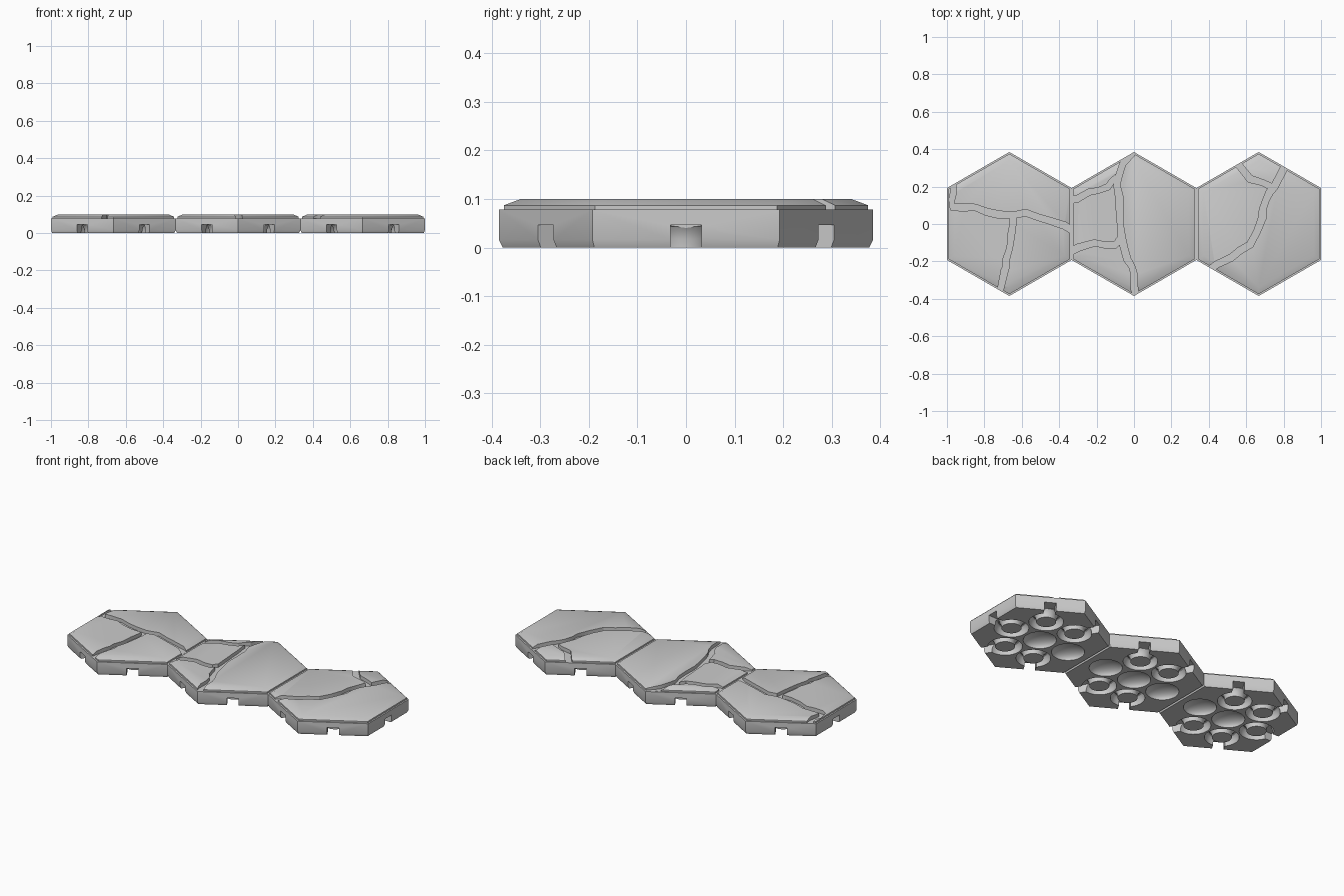
import bpy, bmesh, math, random
from mathutils import Vector, Matrix

random.seed(4)
if "Cube" in bpy.data.objects:
    bpy.data.objects.remove(bpy.data.objects["Cube"], do_unlink=True)

APOTHEM = 1 / 3
RADIUS = APOTHEM / math.cos(math.pi / 6)
SPACING = 2 * APOTHEM

stone = bpy.data.materials.new("stone grey")
stone.use_nodes = True
stone.diffuse_color = (0.6, 0.6, 0.6, 1)
stone.node_tree.nodes["Principled BSDF"].inputs["Base Color"].default_value = (0.6, 0.6, 0.6, 1)


def to_object(bm, name):
    bmesh.ops.recalc_face_normals(bm, faces=bm.faces)
    mesh = bpy.data.meshes.new(name)
    bm.to_mesh(mesh)
    bm.free()
    mesh.materials.append(stone)
    obj = bpy.data.objects.new(name, mesh)
    bpy.context.collection.objects.link(obj)
    return obj


def hex_prism(name, x, levels):
    """Stack of hexagons, one per (circumradius, height)."""
    bm = bmesh.new()
    rings = []
    for r, z in levels:
        angles = [math.pi / 6 + i * math.pi / 3 for i in range(6)]
        rings.append([bm.verts.new((x + r * math.cos(a), r * math.sin(a), z)) for a in angles])
    for low, high in zip(rings, rings[1:]):
        for i in range(6):
            j = (i + 1) % 6
            bm.faces.new((low[i], low[j], high[j], high[i]))
    bm.faces.new(rings[0])
    bm.faces.new(rings[-1])
    return to_object(bm, name)


def cut(target, cutters):
    """Subtract the cutters, then keep only the result."""
    for c in cutters:
        c.hide_render = True
        mod = target.modifiers.new("cut", 'BOOLEAN')
        mod.operation = 'DIFFERENCE'
        mod.solver = 'EXACT'
        mod.object = c
    bpy.context.view_layer.update()
    graph = bpy.context.evaluated_depsgraph_get()
    mesh = bpy.data.meshes.new_from_object(target.evaluated_get(graph))
    target.modifiers.clear()
    target.data = mesh
    for c in cutters:
        bpy.data.objects.remove(c, do_unlink=True)


def dimple(x, y):
    bm = bmesh.new()
    bmesh.ops.create_uvsphere(bm, u_segments=40, v_segments=20, radius=0.09,
                              matrix=Matrix.Translation((x, y, 0)) @ Matrix.Diagonal((1, 1, 0.51, 1)))
    return to_object(bm, "dimple_cutter")


def ring_groove(x, y, major=0.074, minor=0.02, depth=0.046, around=40, section=16):
    bm = bmesh.new()
    loops = []
    for i in range(around):
        a = 2 * math.pi * i / around
        loop = []
        for k in range(section):
            t = 2 * math.pi * k / section
            r = major + minor * math.cos(t)
            loop.append(bm.verts.new((x + r * math.cos(a), y + r * math.sin(a), depth * math.sin(t))))
        loops.append(loop)
    for i in range(around):
        a, b = loops[i], loops[(i + 1) % around]
        for k in range(section):
            m = (k + 1) % section
            bm.faces.new((a[k], b[k], b[m], a[m]))
    return to_object(bm, "groove_cutter")


def edge_notch(x, angle):
    bm = bmesh.new()
    bmesh.ops.create_cube(bm, size=1, matrix=Matrix.Translation((x, 0, 0))
                          @ Matrix.Rotation(angle, 4, 'Z')
                          @ Matrix.Translation((0.315, 0, -0.002))
                          @ Matrix.Diagonal((0.1, 0.064, 0.096, 1)))
    return to_object(bm, "notch_cutter")


def crack(points, width=0.036):
    """Jagged strip along a path, deep enough to part the top plate."""
    pts = [Vector(p) for p in points]
    path = []
    for a, b in zip(pts, pts[1:]):
        side = Vector((a.y - b.y, b.x - a.x)).normalized()
        path += [a, a.lerp(b, 0.5) + side * random.uniform(-0.008, 0.008)]
    path.append(pts[-1])
    bm = bmesh.new()
    rows = []
    for i, p in enumerate(path):
        d = (path[min(i + 1, len(path) - 1)] - path[max(i - 1, 0)]).normalized()
        n = Vector((-d.y, d.x)) * width / 2
        left = p + n * random.uniform(0.8, 1.15)
        right = p - n * random.uniform(0.8, 1.15)
        rows.append([bm.verts.new((*q, z)) for z in (0.0785, 0.15) for q in (left, right)])
    for a, b in zip(rows, rows[1:]):
        for i, j in ((0, 1), (1, 3), (3, 2), (2, 0)):
            bm.faces.new((a[i], a[j], b[j], b[i]))
    for r in (rows[0], rows[-1]):
        bm.faces.new((r[0], r[1], r[3], r[2]))
    return to_object(bm, "crack_cutter")


# Crack paths for each tile
CRACKS = {
    "left": [
        [(-.96, .26), (-.965, .17), (-.97, .09), (-.85, .09), (-.72, .05), (-.58, .06), (-.45, .02), (-.3, -.05)],
        [(-.645, .05), (-.655, -.06), (-.685, -.19), (-.69, -.25), (-.73, -.42)]],
    "middle": [
        [(.03, .42), (-.06, .32), (-.09, .21), (-.075, .08), (-.065, -.08), (-.035, -.19), (0, -.27), (.02, -.42)],
        [(-.37, .12), (-.24, .17), (-.14, .2), (-.09, .25)],
        [(-.38, -.17), (-.21, -.1), (-.1, -.11), (-.06, -.07)]],
    "right": [
        [(.85, .38), (.75, .2), (.705, .13), (.685, .03), (.62, -.11), (.52, -.18), (.37, -.27)],
        [(.5, .36), (.62, .24), (.75, .19)]],
}

for index, (name, paths) in enumerate(CRACKS.items()):
    x = (index - 1) * SPACING

    # Tile base with pockets beneath: plain dimples in the middle and towards neighbours
    base = hex_prism(name + "_tile_base", x,
                     [(RADIUS - 0.008, 0), (RADIUS, 0.016), (RADIUS, 0.078)])
    cutters = [dimple(x, 0)]
    for k in range(6):
        a = k * math.pi / 3
        px, py = x + 0.2 * math.cos(a), 0.2 * math.sin(a)
        if (k == 0 and index < 2) or (k == 3 and index > 0):
            cutters.append(dimple(px, py))
        else:
            cutters += [ring_groove(px, py), edge_notch(x, a)]
    cut(base, cutters)

    # Bevelled top plate broken by cracks
    plate = hex_prism(name + "_cracked_top", x,
                      [(0.375, 0.077), (0.375, 0.087), (0.34, 0.1)])
    cut(plate, [crack(p) for p in paths])

    for obj in (base, plate):
        bpy.ops.object.select_all(action='DESELECT')
        obj.select_set(True)
        bpy.context.view_layer.objects.active = obj
        bpy.ops.object.shade_smooth_by_angle(angle=math.radians(30))
